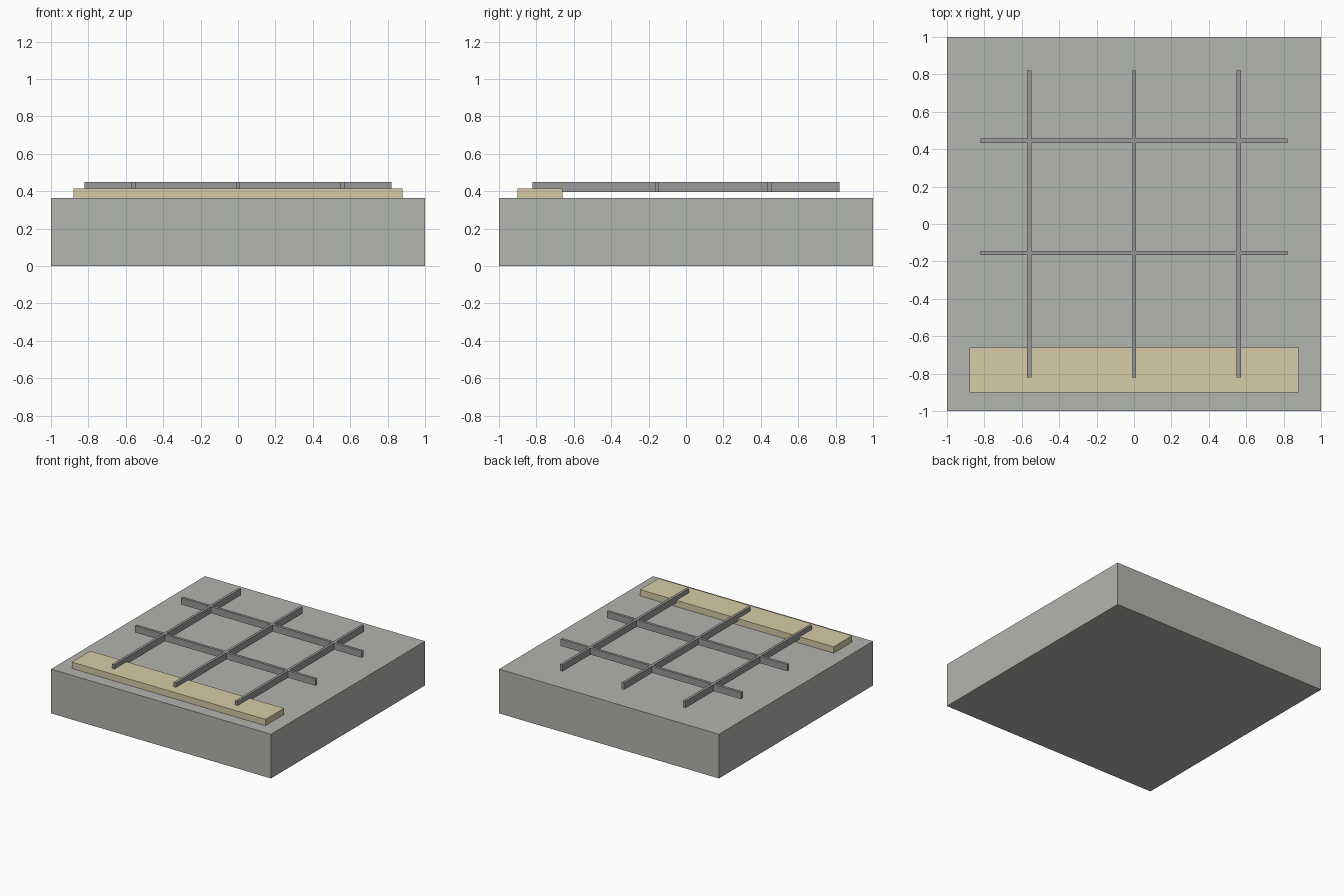
import bpy

if "Cube" in bpy.data.objects:
    bpy.data.objects.remove(bpy.data.objects["Cube"])

def box(name, x, y, z, mat=None):
    """Box from (min, max) ranges on each axis."""
    bpy.ops.mesh.primitive_cube_add(size=1, location=[(a + b) / 2 for a, b in (x, y, z)])
    ob = bpy.context.object
    ob.name = name
    ob.scale = [b - a for a, b in (x, y, z)]
    bpy.ops.object.transform_apply(location=False, rotation=False, scale=True)
    if mat:
        ob.data.materials.append(mat)
    return ob

def colour(name, rgb):
    m = bpy.data.materials.new(name)
    m.diffuse_color = (*rgb, 1)
    m.use_nodes = True
    m.node_tree.nodes["Principled BSDF"].inputs["Base Color"].default_value = m.diffuse_color
    return m

wood = colour("pale_wood", (0.68, 0.60, 0.38))
stone = colour("stone_grey", (0.45, 0.46, 0.43))
steel = colour("steel_grey", (0.32, 0.32, 0.32))

# Solid slab and front plank
box("base_slab", (-1, 1), (-1, 1), (0, 0.363), stone)
box("front_plank", (-0.88, 0.88), (-0.90, -0.66), (0.363, 0.415), wood)

# Crossing grid bars
w, reach, z = 0.011, 0.82, (0.395, 0.45)
for i, x in enumerate((-0.56, 0, 0.56)):
    box(f"long_bar_{i + 1}", (x - w, x + w), (-reach, reach), z, steel)
for i, y in enumerate((-0.155, 0.445)):
    box(f"cross_bar_{i + 1}", (-reach, reach), (y - w, y + w), z, steel)
